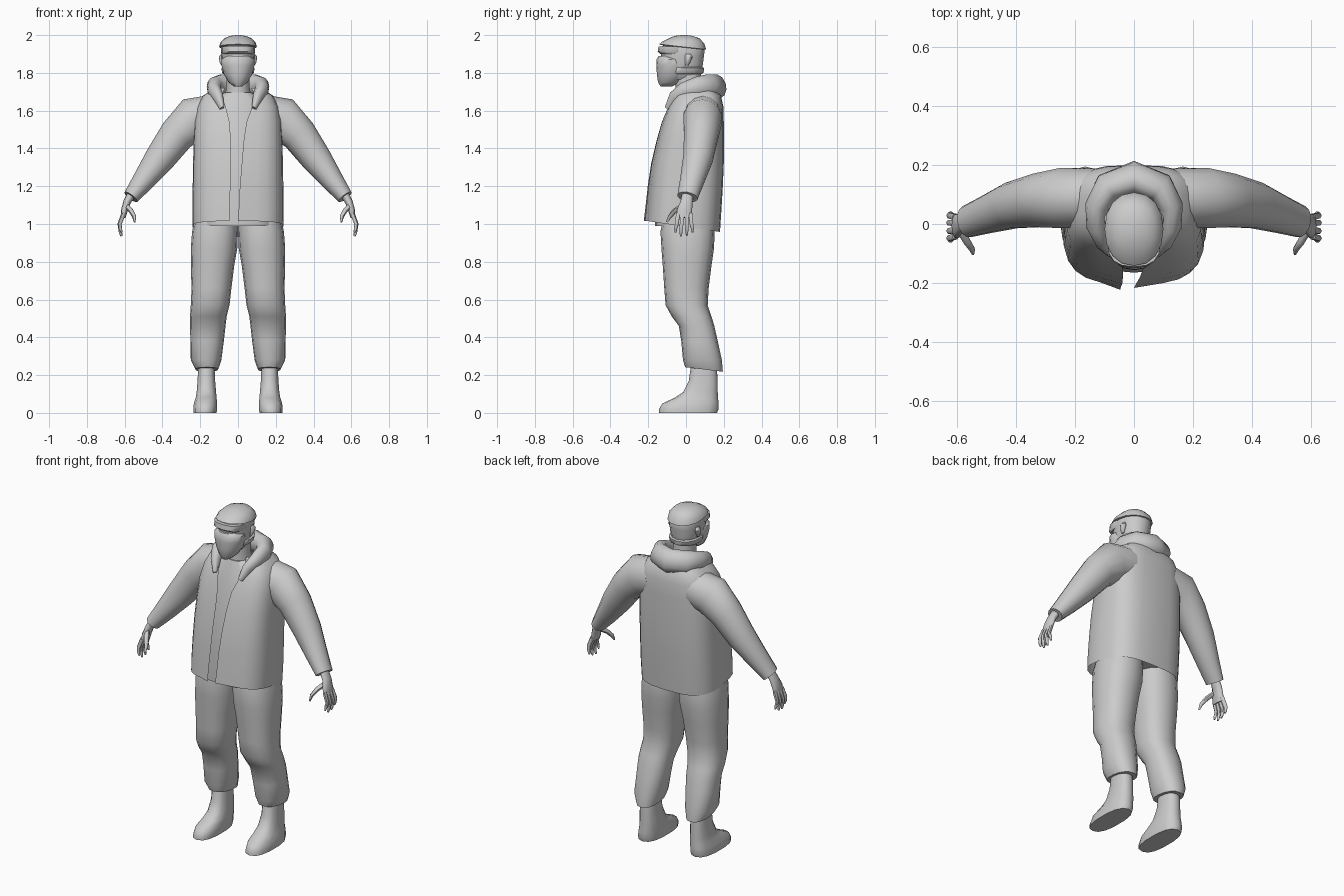
import bpy, bmesh, math
from mathutils import Vector

grey = bpy.data.materials.new("plain_grey")
grey.diffuse_color = (0.6, 0.6, 0.6, 1)


def build(name, rings, closed=True, caps=True, angle=50):
    """Skin a list of equal-length point rings."""
    bm = bmesh.new()
    vs = [[bm.verts.new(p) for p in r] for r in rings]
    n = len(rings[0])
    for a, b in zip(vs, vs[1:]):
        for i in range(n if closed else n - 1):
            j = (i + 1) % n
            bm.faces.new((a[i], a[j], b[j], b[i]))
    if caps and closed:
        bm.faces.new(vs[0][::-1])
        bm.faces.new(vs[-1])
    bmesh.ops.recalc_face_normals(bm, faces=bm.faces)
    me = bpy.data.meshes.new(name)
    bm.to_mesh(me)
    bm.free()
    me.materials.append(grey)
    ob = bpy.data.objects.new(name, me)
    bpy.context.collection.objects.link(ob)
    bpy.ops.object.select_all(action='DESELECT')
    ob.select_set(True)
    bpy.context.view_layer.objects.active = ob
    bpy.ops.object.shade_smooth_by_angle(angle=math.radians(angle))
    return ob


def power(v, p):
    return math.copysign(abs(v) ** p, v)


def ring(z, x0, x1, y0, y1, n=16, p=0.8, pf=None, tilt=0.0):
    """Rounded horizontal section; t = 0 is the front, tilt lifts the back."""
    cx, cy, rx, ry = (x0 + x1) / 2, (y0 + y1) / 2, (x1 - x0) / 2, (y1 - y0) / 2
    pts = []
    for i in range(n):
        t = 2 * math.pi * i / n
        q = pf if pf and math.cos(t) > 0.01 else p
        y = -power(math.cos(t), q)
        pts.append((cx + rx * power(math.sin(t), p), cy + ry * y, z + tilt * y))
    return pts


def tube(name, path, n=10, ref=(0, 1, 0), angle=60):
    """path rows: x, y, z, radius across ref, radius along ref."""
    pts = [Vector(r[:3]) for r in path]
    rings = []
    for i, r in enumerate(path):
        t = (pts[min(i + 1, len(pts) - 1)] - pts[max(i - 1, 0)]).normalized()
        u = Vector(ref).cross(t).normalized()
        v = t.cross(u)
        rings.append([pts[i] + u * r[3] * math.cos(k * 2 * math.pi / n)
                      + v * r[4] * math.sin(k * 2 * math.pi / n) for k in range(n)])
    return build(name, rings, angle=angle)


def flip(path, s):
    return [(s * r[0],) + tuple(r[1:]) for r in path]


# Jacket: open-fronted shell. Rows: z, half width, front, back, opening left/right
jacket = [(0.985, 0.24, -0.205, 0.18, 0.045, 0.0), (1.08, 0.242, -0.20, 0.188, 0.045, 0.004),
          (1.2, 0.24, -0.19, 0.195, 0.04, 0.01), (1.32, 0.238, -0.175, 0.2, 0.038, 0.02),
          (1.44, 0.235, -0.15, 0.2, 0.038, 0.03), (1.54, 0.23, -0.125, 0.2, 0.045, 0.045),
          (1.62, 0.215, -0.095, 0.198, 0.065, 0.075), (1.68, 0.185, -0.065, 0.185, 0.085, 0.09),
          (1.72, 0.125, -0.03, 0.155, 0.07, 0.07)]
rings = []
P = 0.66
for k, (z, hw, yf, yb, xl, xr) in enumerate(jacket):
    cy, ry = (yf + yb) / 2, (yb - yf) / 2
    a = math.asin((xr / hw) ** (1 / P))
    b = 2 * math.pi - math.asin((xl / hw) ** (1 / P))
    row = []
    for i in range(25):
        t = a + (b - a) * i / 24
        y = cy - ry * power(math.cos(t), P)
        dz = -0.03 * (y / 0.2) if k == 0 else 0
        row.append([hw * power(math.sin(t), P), y, z + dz])
    flare = 0.012 * max(0, 1 - k / 6)        # front edges hang outward
    row[0][1] -= flare
    row[-1][1] -= flare * 1.6
    rings.append(row)
build("jacket", rings, closed=False)

# Shirt and neck inside the jacket
build("shirt", [ring(z, -w, w, f, b, 16, 0.75) for z, w, f, b in [
    (0.99, 0.2, -0.165, 0.14), (1.2, 0.2, -0.165, 0.15), (1.4, 0.19, -0.135, 0.15),
    (1.55, 0.17, -0.105, 0.14), (1.65, 0.13, -0.075, 0.12), (1.695, 0.075, -0.06, 0.09)]])
build("neck", [ring(z, -w, w, f, b, 12, 1) for z, w, f, b in [
    (1.65, 0.075, -0.06, 0.09), (1.72, 0.062, -0.055, 0.08), (1.82, 0.062, -0.06, 0.08)]])

# Hood lying round the neck
half = [(0.085, -0.095, 1.61, 0.012, 0.02), (0.105, -0.06, 1.67, 0.028, 0.035),
        (0.125, -0.01, 1.705, 0.036, 0.045), (0.125, 0.06, 1.725, 0.042, 0.055),
        (0.09, 0.125, 1.73, 0.05, 0.065)]
hood = half + [(0, 0.158, 1.728, 0.055, 0.068)] + flip(half[::-1], -1)
tube("hood", hood, 12, (0, -0.35, 1))

# Head, mask and cap
build("head", [ring(z, -w, w, f, b, 16, 0.9) for z, w, f, b in [
    (1.765, 0.05, -0.1, 0.06), (1.80, 0.075, -0.125, 0.082), (1.85, 0.085, -0.135, 0.09),
    (1.89, 0.088, -0.132, 0.095), (1.93, 0.09, -0.135, 0.1), (1.965, 0.08, -0.1, 0.08),
    (1.985, 0.055, -0.07, 0.05)]])
build("face_mask", [ring(z, -w, w, f, b, 16, 0.95, 1.1) for z, w, f, b in [
    (1.728, 0.022, -0.135, -0.075), (1.75, 0.05, -0.148, -0.03), (1.79, 0.074, -0.154, 0.0),
    (1.84, 0.088, -0.157, 0.0), (1.872, 0.088, -0.155, -0.01), (1.89, 0.06, -0.145, -0.03)]])
build("mask_strap", [ring(z, -w, w, f, b, 16, 0.9) for z, w, f, b in [
    (1.795, 0.078, -0.1, 0.085), (1.8, 0.084, -0.1, 0.093), (1.825, 0.088, -0.1, 0.096),
    (1.83, 0.082, -0.1, 0.088)]])
build("brow", [ring(z, -w, w, f, b, 16, 0.8) for z, w, f, b in [
    (1.9, 0.083, -0.135, 0.0), (1.912, 0.09, -0.15, 0.02), (1.94, 0.09, -0.145, 0.02)]])
build("cap", [ring(z, -w, w, f, b, 16, 0.92, tilt=t) for z, w, f, b, t in [
    (1.935, 0.09, -0.13, 0.098, -0.012), (1.938, 0.1, -0.142, 0.107, -0.014),
    (1.962, 0.093, -0.122, 0.097, -0.006), (1.984, 0.07, -0.09, 0.07, 0),
    (1.996, 0.04, -0.058, 0.035, 0), (2.0, 0.01, -0.025, 0.005, 0)]])

# Trousers: rows z, inner x, outer x, front, back, tilt
leg = [(1.04, 0.0, 0.225, -0.12, 0.14, 0), (0.96, 0.0, 0.243, -0.135, 0.152, 0),
       (0.87, 0.004, 0.25, -0.13, 0.148, 0), (0.78, 0.02, 0.25, -0.123, 0.135, 0),
       (0.66, 0.035, 0.246, -0.115, 0.12, 0), (0.57, 0.045, 0.25, -0.108, 0.115, 0),
       (0.51, 0.06, 0.254, -0.075, 0.135, 0), (0.46, 0.066, 0.254, -0.038, 0.15, 0),
       (0.38, 0.075, 0.252, -0.025, 0.168, 0), (0.28, 0.088, 0.25, -0.016, 0.19, 0),
       (0.23, 0.105, 0.225, -0.005, 0.195, -0.012)]
boot = [(0.28, 0.125, 0.21, 0.03, 0.16), (0.17, 0.12, 0.215, 0.015, 0.168),
        (0.11, 0.115, 0.22, -0.015, 0.168), (0.08, 0.112, 0.225, -0.06, 0.17),
        (0.05, 0.11, 0.235, -0.125, 0.172), (0.02, 0.11, 0.238, -0.143, 0.172),
        (0.0, 0.112, 0.238, -0.143, 0.165)]

# Sleeve, hand and digits: rows for tube()
sleeve = [(0.13, 0.09, 1.575, 0.11, 0.1), (0.235, 0.088, 1.555, 0.118, 0.105),
          (0.325, 0.08, 1.47, 0.095, 0.093), (0.415, 0.063, 1.345, 0.081, 0.08),
          (0.5, 0.032, 1.23, 0.06, 0.065), (0.567, 0.008, 1.143, 0.042, 0.055)]
palm = [(0.56, 0.01, 1.165, 0.024, 0.03), (0.588, 0.003, 1.115, 0.02, 0.034),
        (0.602, -0.008, 1.07, 0.018, 0.042), (0.608, -0.01, 1.035, 0.012, 0.042)]
fingers = [(-0.042, -0.055, 0.955), (-0.02, -0.027, 0.935),
           (0.004, 0.004, 0.938), (0.024, 0.034, 0.955)]

for side, s in (("left", 1), ("right", -1)):
    def mirror(rs):
        return [[(s * x, y, z) for x, y, z in r] for r in rs]
    build(side + "_trouser_leg", mirror([ring(z, a, b, f, k, 16, 0.85, tilt=t)
                                         for z, a, b, f, k, t in leg]))
    build(side + "_boot", mirror([ring(z, a, b, f, k, 14, 0.8) for z, a, b, f, k in boot]))
    tube(side + "_sleeve", flip(sleeve, s), 14)
    tube(side + "_palm", flip(palm, s), 10)
    for i, (y0, y1, z) in enumerate(fingers):
        tube(f"{side}_finger_{i + 1}", flip([
            (0.606, y0, 1.055, 0.012, 0.012), (0.627, (y0 + y1) / 2, 1.0, 0.011, 0.011),
            (0.622, y1, z + 0.02, 0.009, 0.009), (0.617, y1, z, 0.005, 0.005)], s), 6)
    tube(side + "_thumb", flip([
        (0.59, -0.02, 1.095, 0.014, 0.014), (0.567, -0.06, 1.07, 0.013, 0.013),
        (0.55, -0.085, 1.04, 0.011, 0.011), (0.547, -0.102, 1.01, 0.005, 0.005)], s), 6)
    # Ear
    build(side + "_ear", mirror([ring(z, 0.075, x, -0.005, b, 8, 0.9) for z, x, b in [
        (1.84, 0.088, 0.012), (1.855, 0.097, 0.022), (1.885, 0.102, 0.035), (1.9, 0.09, 0.025)]]))
